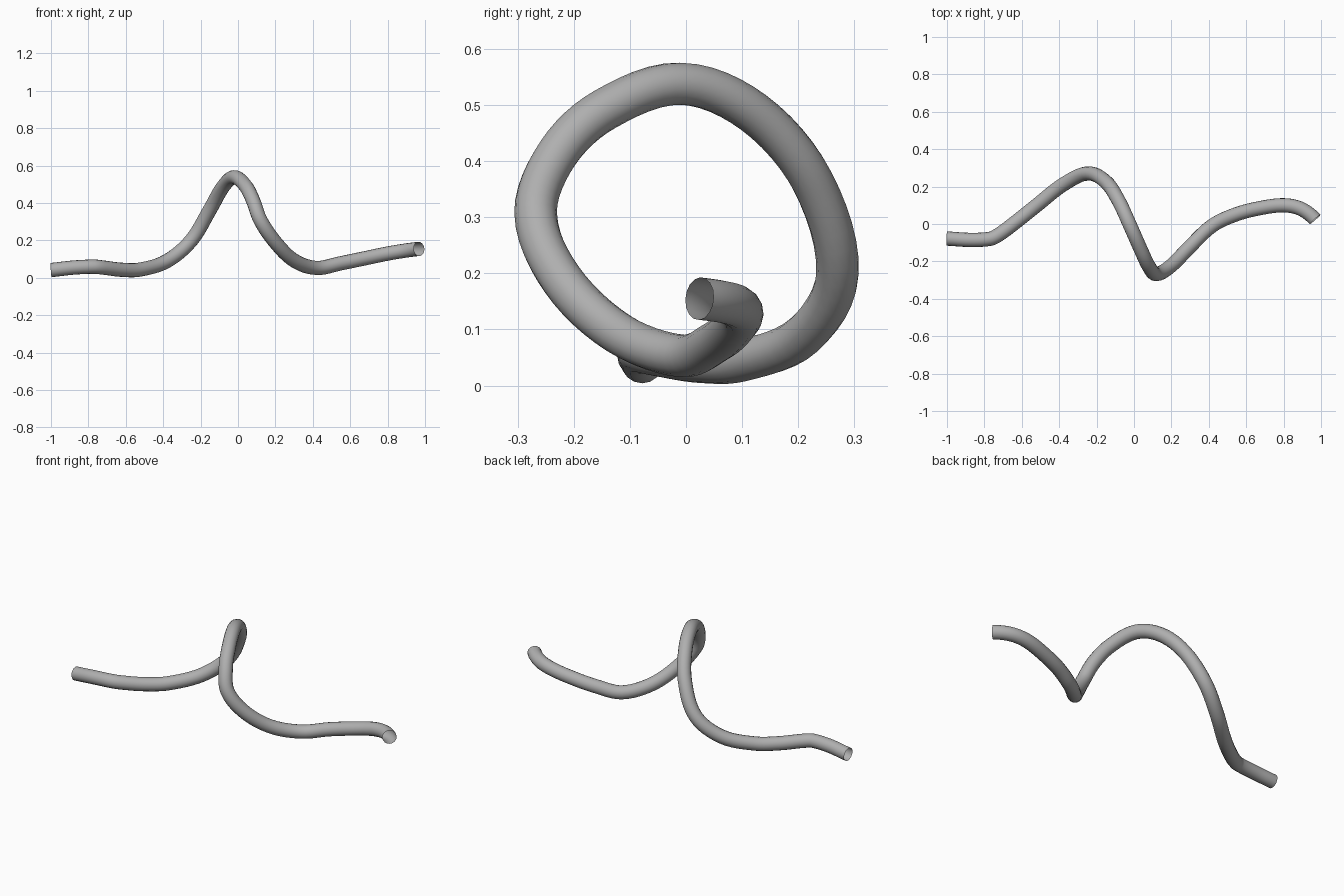
import bpy
from mathutils import Vector

if "Cube" in bpy.data.objects:
    bpy.data.objects.remove(bpy.data.objects["Cube"])

# Centre line of the bent tube, left end to right end
path = [
    (-1.0, -0.078, 0.042), (-0.88, -0.085, 0.055), (-0.77, -0.079, 0.06),
    (-0.72, -0.055, 0.055), (-0.62, 0.02, 0.043), (-0.52, 0.1, 0.045),
    (-0.38, 0.21, 0.09), (-0.25, 0.27, 0.20), (-0.15, 0.225, 0.365),
    (-0.08, 0.12, 0.487), (-0.02, -0.01, 0.538), (0.04, -0.145, 0.492),
    (0.08, -0.228, 0.415), (0.12, -0.268, 0.308), (0.20, -0.222, 0.19),
    (0.30, -0.12, 0.093), (0.42, -0.008, 0.053), (0.55, 0.053, 0.078),
    (0.68, 0.086, 0.105), (0.80, 0.1, 0.13), (0.89, 0.082, 0.145),
    (0.968, 0.024, 0.155),
]

curve = bpy.data.curves.new("bent_tube", "CURVE")
curve.dimensions = "3D"
curve.resolution_u = 6
curve.bevel_depth = 0.038
curve.bevel_resolution = 6
curve.use_fill_caps = False  # open ends

spline = curve.splines.new("BEZIER")
spline.bezier_points.add(len(path) - 1)
for i, (bp, p) in enumerate(zip(spline.bezier_points, path)):
    p = Vector(p)
    a = Vector(path[max(i - 1, 0)])
    b = Vector(path[min(i + 1, len(path) - 1)])
    # Smooth tangents; the ends are set square to the open cuts
    t = (b - a).normalized()
    if i == 0:
        t = Vector((1, -0.03, 0.08)).normalized()
    elif i == len(path) - 1:
        t = Vector((0.66, -0.75, 0.08)).normalized()
    bp.handle_left_type = bp.handle_right_type = "FREE"
    bp.co = p
    bp.handle_left = p - t * ((p - a).length or 0.1) / 3
    bp.handle_right = p + t * ((b - p).length or 0.1) / 3

# Turn the curve into a smooth mesh tube
tube = bpy.data.objects.new("bent_tube", curve)
bpy.context.collection.objects.link(tube)
bpy.context.view_layer.objects.active = tube
tube.select_set(True)
bpy.ops.object.convert(target="MESH")
bpy.ops.object.shade_smooth()

# Dark grey finish
grey = bpy.data.materials.new("dark_grey")
grey.diffuse_color = (0.43, 0.43, 0.43, 1)
grey.use_nodes = True
grey.node_tree.nodes["Principled BSDF"].inputs["Base Color"].default_value = grey.diffuse_color
tube = bpy.context.view_layer.objects.active
tube.data.materials.clear()
tube.data.materials.append(grey)
